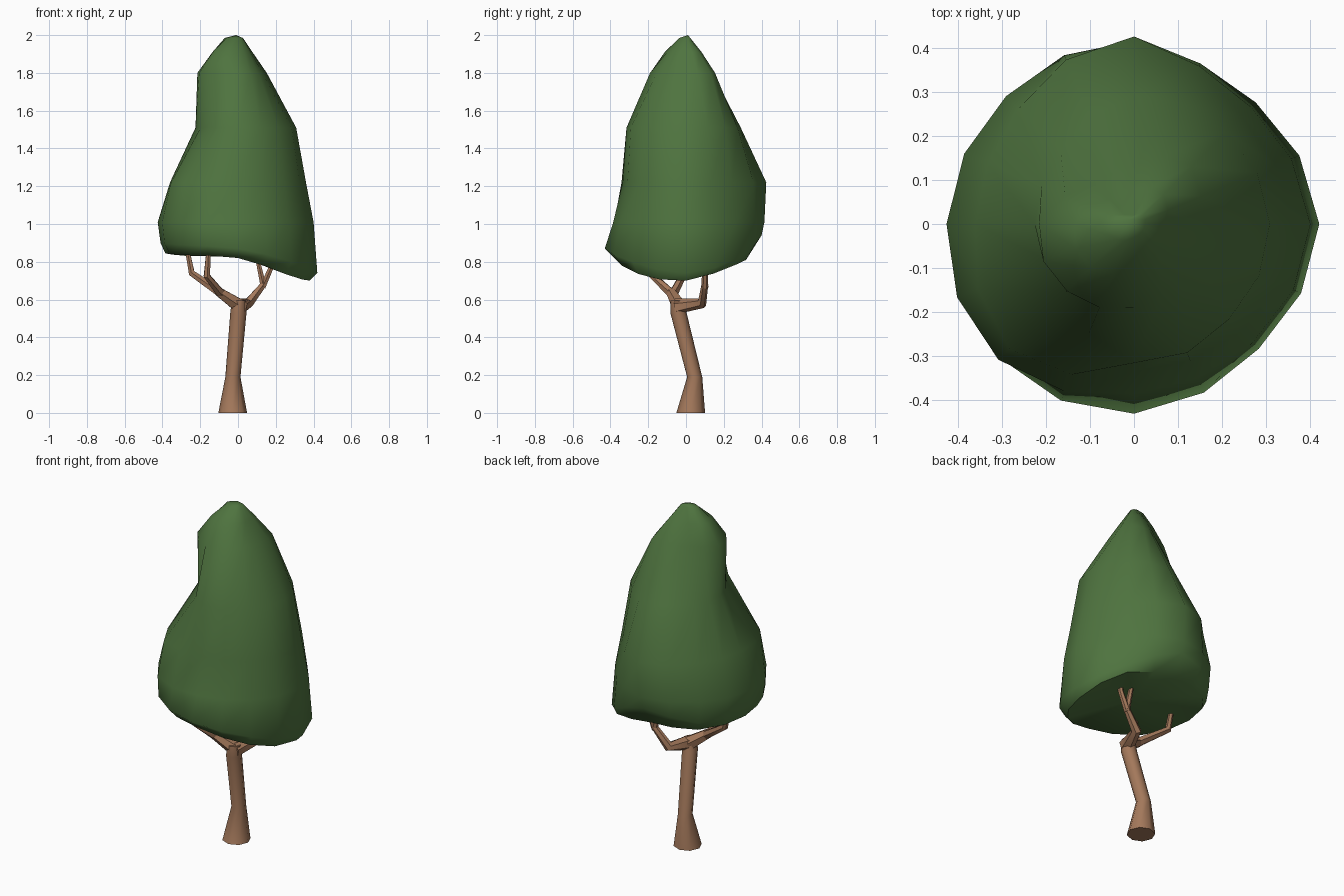
import bpy, bmesh, math
from mathutils import Vector

if "Cube" in bpy.data.objects:
    bpy.data.objects.remove(bpy.data.objects["Cube"])


def material(name, rgb):
    m = bpy.data.materials.new(name)
    m.diffuse_color = (*rgb, 1)
    m.use_nodes = True
    m.node_tree.nodes["Principled BSDF"].inputs["Base Color"].default_value = m.diffuse_color
    return m


green = material("leaf green", (0.078, 0.174, 0.050))
brown = material("bark brown", (0.370, 0.190, 0.105))


def finish(bm, name, mat, angle):
    bmesh.ops.recalc_face_normals(bm, faces=bm.faces[:])
    me = bpy.data.meshes.new(name)
    bm.to_mesh(me)
    bm.free()
    me.materials.append(mat)
    ob = bpy.data.objects.new(name, me)
    bpy.context.collection.objects.link(ob)
    bpy.ops.object.select_all(action='DESELECT')
    ob.select_set(True)
    bpy.context.view_layer.objects.active = ob
    bpy.ops.object.shade_smooth_by_angle(angle=math.radians(angle))
    return ob


def bridge(bm, a, b):
    n = len(a)
    for i in range(n):
        j = (i + 1) % n
        bm.faces.new((a[i], a[j], b[j], b[i]))


def tube(name, points, sides, level=False):
    """Tapered tube through (x, y, z, radius) points; level keeps rings horizontal."""
    bm = bmesh.new()
    pts = [Vector(p[:3]) for p in points]
    rings = []
    for k, p in enumerate(pts):
        t = (pts[min(k + 1, len(pts) - 1)] - pts[max(k - 1, 0)]).normalized()
        if level:
            t = Vector((0, 0, 1))
        u = (Vector((0, 1, 0)) - t * t.y).normalized()
        w = t.cross(u)
        rings.append([bm.verts.new(p + points[k][3] * (u * math.cos(a) + w * math.sin(a)))
                      for a in (2 * math.pi * i / sides for i in range(sides))])
    for a, b in zip(rings, rings[1:]):
        bridge(bm, a, b)
    bm.faces.new(rings[0])
    bm.faces.new(rings[-1])
    return finish(bm, name, brown, 50)


def between(v):
    """Double the number of directions with smooth midpoints."""
    n, out = len(v), []
    for i in range(n):
        out += [v[i], (9 * (v[i] + v[(i + 1) % n]) - v[i - 1] - v[(i + 2) % n]) / 16]
    return out


# Foliage: radius in eight directions (E, NE, N, NW, W, SW, S, SE) at each height
layers = [
    ([.70, .785, .825, .83, .845, .835, .82, .735], [.380, .375, .32, .37, .385, .39, .38, .355]),
    ([.74, .82, .94, .88, .90, .89, .87, .80], [.420, .39, .40, .40, .41, .43, .43, .40]),
    ([1.01] * 8, [.400, .375, .415, .41, .425, .435, .385, .38]),
    ([1.22] * 8, [.360, .345, .425, .37, .36, .40, .335, .345]),
    ([1.51] * 8, [.308, .295, .29, .235, .225, .218, .315, .305]),
    ([1.80] * 8, [.140, .185, .14, .125, .215, .215, .19, .15]),
    ([1.91] * 8, [.070, .095, .08, .08, .135, .14, .10, .08]),
    ([1.985] * 8, [.025, .03, .02, .03, .07, .05, .03, .025]),
]
bm = bmesh.new()
rings = []
for heights, radii in layers:
    ring = []
    for i, (z, r) in enumerate(zip(between(heights), between(radii))):
        a = 2 * math.pi * i / 16
        ring.append(bm.verts.new((r * math.cos(a), r * math.sin(a), z)))
    rings.append(ring)
for a, b in zip(rings, rings[1:]):
    bridge(bm, a, b)
# tip and slightly hollow underside
for ring, centre in ((rings[-1], (-0.01, 0.01, 2.0)), (rings[0], (0, 0, 0.83))):
    c = bm.verts.new(centre)
    for i in range(16):
        bm.faces.new((ring[i], ring[(i + 1) % 16], c))
finish(bm, "foliage", green, 60)

# Trunk: flared base, leaning toward the front
tube("trunk", [(-.028, .025, 0, .076), (-.027, .046, .19, .040),
               (.002, -.04, .53, .043), (.005, -.043, .595, .038)], 8, level=True)

# Right limb with its fork
tube("right_limb", [(.01, -.05, .565, .042), (.055, .085, .58, .028), (.135, .10, .68, .018)], 6)
tube("right_inner_twig", [(.135, .10, .67, .018), (.10, .10, .83, .012)], 6)
tube("right_outer_twig", [(.13, .10, .665, .018), (.175, .10, .77, .015), (.18, .10, .83, .012)], 6)

# Left limb with its fork
tube("left_limb", [(.01, -.035, .565, .042), (-.10, -.08, .64, .027)], 6)
tube("left_inner_twig", [(-.09, -.075, .63, .026), (-.165, -.175, .725, .019),
                         (-.155, -.18, .87, .013)], 6)
tube("left_outer_twig", [(-.08, -.07, .625, .026), (-.245, -.01, .74, .019),
                         (-.27, -.01, .87, .013)], 6)
